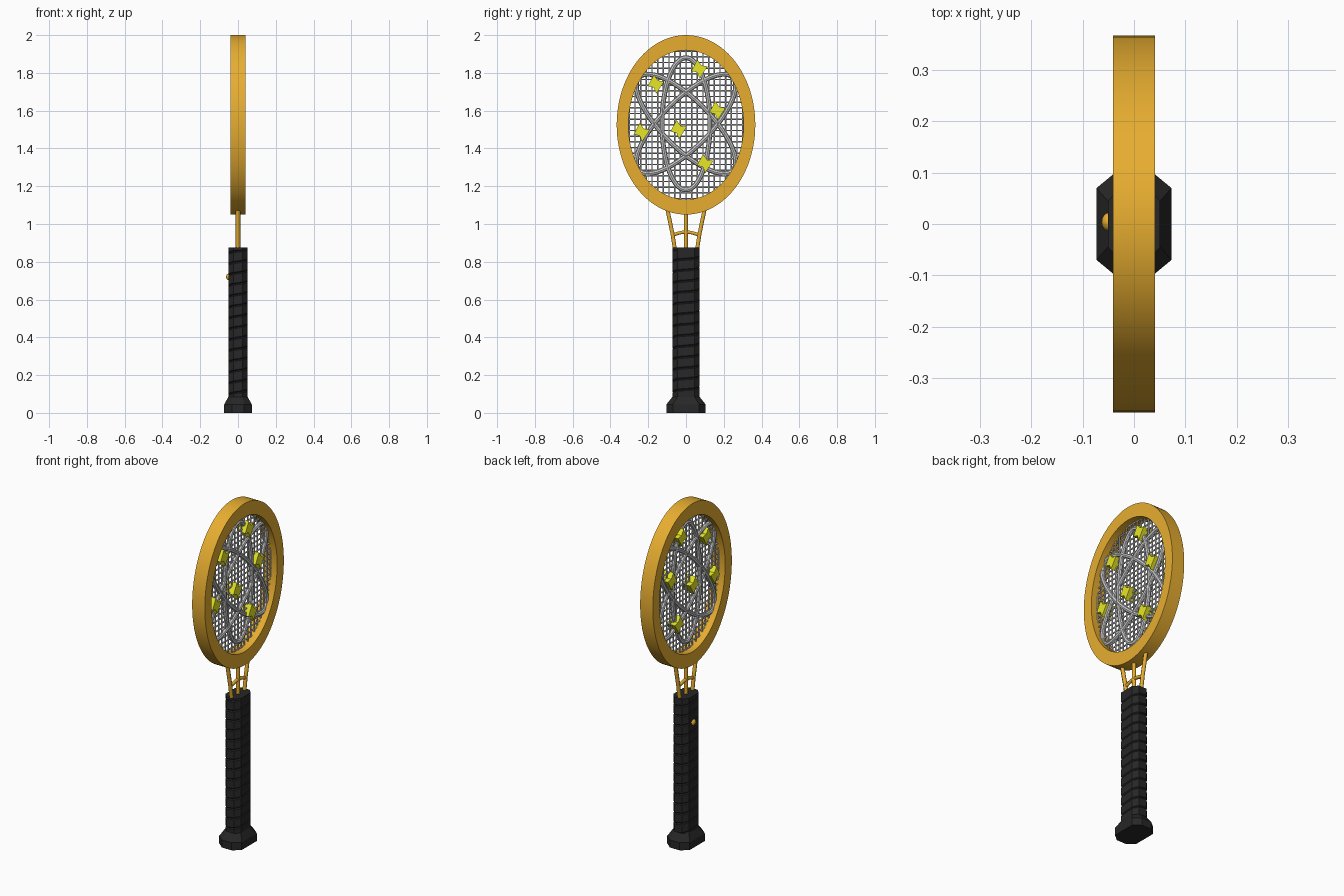
import bpy, bmesh, math
from math import sin, cos, pi, sqrt

if "Cube" in bpy.data.objects:
    bpy.data.objects.remove(bpy.data.objects["Cube"])

CZ = 1.525                      # head centre height


def material(name, rgb):
    m = bpy.data.materials.new(name)
    m.diffuse_color = (*rgb, 1)
    m.use_nodes = True
    m.node_tree.nodes["Principled BSDF"].inputs["Base Color"].default_value = m.diffuse_color
    return m


ORANGE = material("orange_plastic", (0.80, 0.42, 0.03))
BLACK = material("black_grip", (0.02, 0.02, 0.02))
YELLOW = material("yellow_bolt", (0.80, 0.80, 0.02))


def mesh_object(name, verts, faces, mat=None, smooth=False):
    me = bpy.data.meshes.new(name)
    me.from_pydata(verts, [], faces)
    bm = bmesh.new()
    bm.from_mesh(me)
    bmesh.ops.recalc_face_normals(bm, faces=bm.faces)
    bm.to_mesh(me)
    bm.free()
    ob = bpy.data.objects.new(name, me)
    bpy.context.collection.objects.link(ob)
    if mat:
        me.materials.append(mat)
    if smooth:
        shade(ob)
    return ob


def shade(ob):
    bpy.ops.object.select_all(action='DESELECT')
    ob.select_set(True)
    bpy.context.view_layer.objects.active = ob
    bpy.ops.object.shade_smooth_by_angle(angle=math.radians(35))


def tubes(name, paths, radius, sides_res=1, cyclic=False, mat=None, smooth=False):
    cu = bpy.data.curves.new(name, 'CURVE')
    cu.dimensions = '3D'
    cu.bevel_depth = radius
    cu.bevel_resolution = sides_res
    cu.use_fill_caps = True
    for path in paths:
        sp = cu.splines.new('POLY')
        sp.points.add(len(path) - 1)
        for p, co in zip(sp.points, path):
            p.co = (*co, 1)
        sp.use_cyclic_u = cyclic
    ob = bpy.data.objects.new(name, cu)
    bpy.context.collection.objects.link(ob)
    if mat:
        cu.materials.append(mat)
    bpy.ops.object.select_all(action='DESELECT')
    ob.select_set(True)
    bpy.context.view_layer.objects.active = ob
    bpy.ops.object.convert(target='MESH')
    ob = bpy.context.object
    if smooth:
        shade(ob)
    else:
        ob.data.shade_flat()
    return ob


# Oval head frame: rectangular section swept round an ellipse
N = 96
section = [(-0.041, 0.367, 0.475), (0.041, 0.367, 0.475),
           (0.041, 0.305, 0.395), (-0.041, 0.305, 0.395)]
verts = [(x, ry * cos(2 * pi * i / N), CZ + rz * sin(2 * pi * i / N))
         for i in range(N) for x, ry, rz in section]
faces = [(i * 4 + j, i * 4 + (j + 1) % 4, (i + 1) % N * 4 + (j + 1) % 4, (i + 1) % N * 4 + j)
         for i in range(N) for j in range(4)]
mesh_object("head_frame", verts, faces, ORANGE, True)

# Wire net ending just inside the frame
step, ry, rz = 0.03, 0.312, 0.402
wires = []
for k in range(-10, 11):
    h = rz * sqrt(max(0, 1 - (k * step / ry) ** 2))
    wires.append([(0, k * step, CZ - h), (0, k * step, CZ + h)])
for k in range(-13, 14):
    w = ry * sqrt(max(0, 1 - (k * step / rz) ** 2))
    wires.append([(0, -w, CZ + k * step), (0, w, CZ + k * step)])
tubes("wire_net", wires, 0.0045)

# Three crossed oval rings
rings = []
for deg in (0, 45, -45):
    a = math.radians(deg)
    path = []
    for i in range(64):
        t = 2 * pi * i / 64
        u, v = 0.127 * cos(t), 0.35 * sin(t)
        path.append((0, u * cos(a) - v * sin(a), CZ + 0.005 + u * sin(a) + v * cos(a)))
    rings.append(path)
tubes("crossed_rings", rings, 0.013, 2, True, smooth=True)

# Lightning bolts
outline = [(-0.010, 0.050), (0.012, 0.020), (0.044, 0.014),
           (0.002, -0.050), (-0.010, -0.018), (-0.042, -0.010)]
n = len(outline)
for y, z in [(-0.16, 1.74), (0.07, 1.82), (0.165, 1.60),
             (-0.235, 1.485), (-0.04, 1.50), (0.10, 1.32)]:
    verts = [(x, y + p, z + q) for x in (-0.028, 0.028) for p, q in outline]
    faces = [tuple(range(n)), tuple(range(n, 2 * n))]
    faces += [(i, (i + 1) % n, (i + 1) % n + n, i + n) for i in range(n)]
    mesh_object("lightning_bolt", verts, faces, YELLOW)

# Throat struts and curved crossbar
struts = [[(0, 0, 0.86), (0, 0, 1.07)]]
struts += [[(0, s * 0.058, 0.86), (0, s * 0.072, 0.95), (0, s * 0.101, 1.09)] for s in (-1, 1)]
tubes("throat_struts", struts, 0.012, 1, mat=ORANGE)
bar = [(0, y / 100, 0.957 - 3.5 * (y / 100) ** 2) for y in range(-7, 8)]
tubes("throat_crossbar", [bar], 0.010, 1, mat=ORANGE)


# Octagonal grip
def octagon(hx, hy, cx, cy):
    q = [(hx, cy), (cx, hy), (-cx, hy), (-hx, cy)]
    return q + [(-x, -y) for x, y in q]


GRIP = octagon(0.051, 0.044, 0.025, 0.072)
GRIP = octagon(0.051, 0.072, 0.025, 0.045)


def prism(name, rings, mat):
    verts = [(x, y, z) for z, oc in rings for x, y in oc]
    faces = [tuple(range(8)), tuple(range(len(verts) - 8, len(verts)))]
    for r in range(len(rings) - 1):
        faces += [(r * 8 + j, r * 8 + (j + 1) % 8, r * 8 + 8 + (j + 1) % 8, r * 8 + 8 + j)
                  for j in range(8)]
    return mesh_object(name, verts, faces, mat)


core = [(x * 0.93, y * 0.93) for x, y in GRIP]
prism("handle_core", [(0.05, core), (0.873, core)], BLACK)

# Grip tape wound as a helix over the core
Z0, Z1, pitch = 0.07, 0.875, 0.0575
turns = math.ceil((Z1 - Z0) / pitch) + 1
profile = [(0.92, 0.0), (1.0, 0.10), (1.0, 0.90), (0.92, 1.0)]
verts, faces = [], []
for i in range(turns * 8 + 1):
    x, y = GRIP[i % 8]
    for s, f in profile:
        z = Z0 + pitch * (i / 8 - 1 + f)
        verts.append((x * s, y * s, min(max(z, Z0), Z1)))
for i in range(turns * 8):
    faces += [(i * 4 + j, i * 4 + j + 1, i * 4 + j + 5, i * 4 + j + 4) for j in range(3)]
mesh_object("grip_tape", verts, faces, BLACK)
prism("grip_top", [(0.862, GRIP), (0.875, GRIP)], BLACK)

# Flared butt cap
BUTT = octagon(0.073, 0.104, 0.032, 0.070)
prism("butt_cap", [(0, BUTT), (0.045, BUTT), (0.085, GRIP)], BLACK)

# Push button on the -x face
bpy.ops.mesh.primitive_uv_sphere_add(segments=24, ring_count=12, radius=1, location=(-0.049, 0.004, 0.72))
button = bpy.context.object
button.name = "push_button"
button.scale = (0.014, 0.018, 0.018)
button.data.materials.append(ORANGE)
shade(button)
